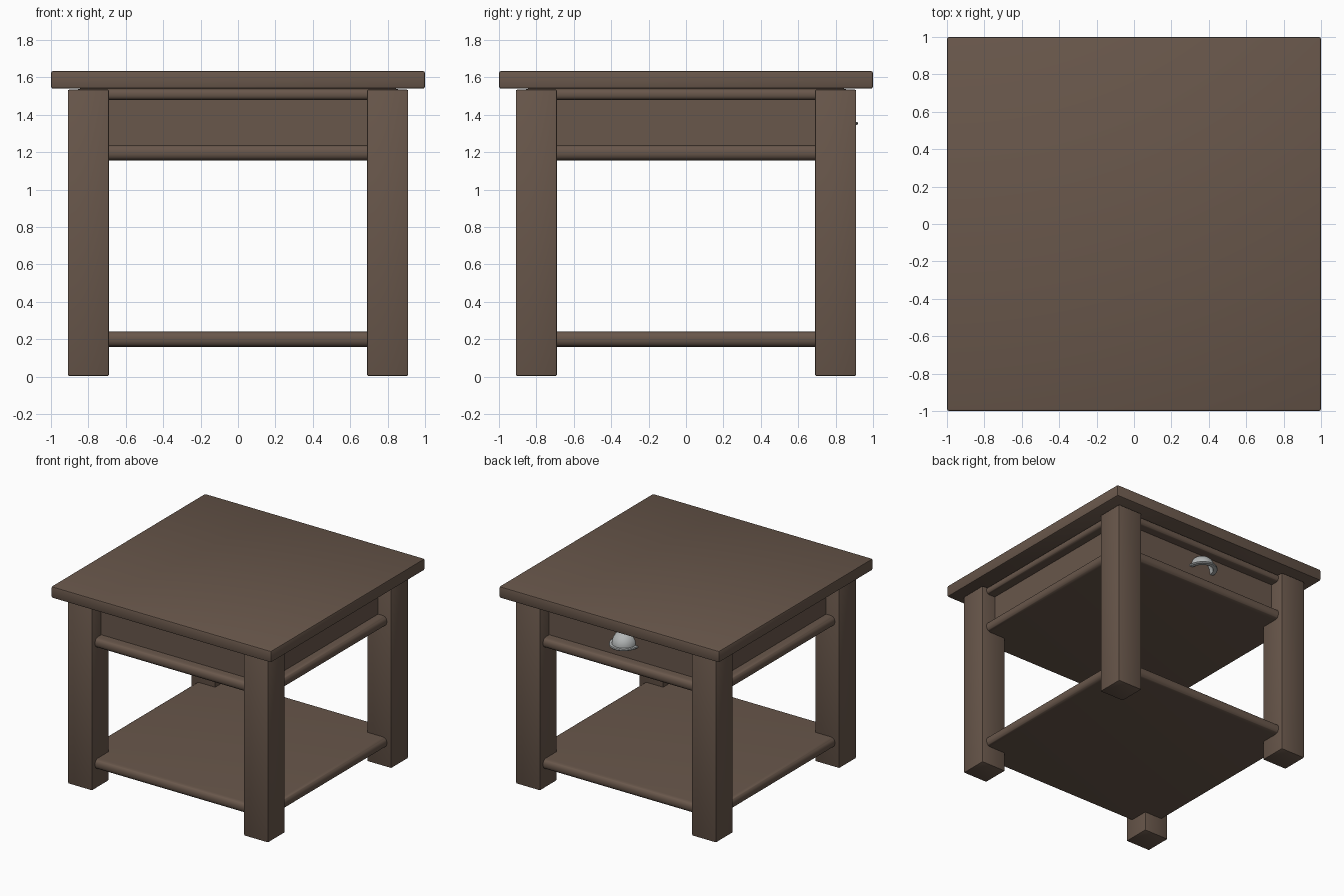
import bpy, bmesh
from math import pi, sin, cos, radians
from mathutils import Vector

if "Cube" in bpy.data.objects:
    bpy.data.objects.remove(bpy.data.objects["Cube"])


def material(name, color):
    m = bpy.data.materials.new(name)
    m.diffuse_color = (*color, 1)
    m.use_nodes = True
    m.node_tree.nodes["Principled BSDF"].inputs["Base Color"].default_value = m.diffuse_color
    return m


wood = material("dark_wood", (0.14, 0.095, 0.07))
metal = material("pull_metal", (0.45, 0.47, 0.47))


def finish(bm, name, mat):
    bmesh.ops.recalc_face_normals(bm, faces=bm.faces[:])
    me = bpy.data.meshes.new(name)
    bm.to_mesh(me)
    bm.free()
    me.materials.append(mat)
    ob = bpy.data.objects.new(name, me)
    bpy.context.collection.objects.link(ob)
    bpy.context.view_layer.objects.active = ob
    bpy.ops.object.select_all(action='DESELECT')
    ob.select_set(True)
    bpy.ops.object.shade_smooth_by_angle(angle=radians(35))
    return ob


def box(name, x, y, z, bevel=0.008, segments=2, sides_only=False):
    """Box from (min, max) ranges with rounded edges."""
    bm = bmesh.new()
    bmesh.ops.create_cube(bm, size=1)
    for v in bm.verts:
        v.co = Vector([r[0] + (c + 0.5) * (r[1] - r[0]) for c, r in zip(v.co, (x, y, z))])
    edges = bm.edges[:]
    if sides_only:
        edges = [e for e in edges if abs(e.verts[0].co.z - e.verts[1].co.z) < 1e-5]
    if bevel:
        bmesh.ops.bevel(bm, geom=edges, offset=bevel, segments=segments,
                        profile=0.5, affect='EDGES')
    return finish(bm, name, wood)


def slab(name, half, z0, z1, bevel, segments=2, sides_only=False):
    return box(name, (-half, half), (-half, half), (z0, z1), bevel, segments, sides_only)


# Table top, bullnosed trim, shelf and recessed drawer case
slab("table_top", 1.0, 1.54, 1.635, 0.012)
slab("upper_trim", 0.87, 1.48, 1.54, 0.027, 6, True)
slab("drawer_case", 0.79, 1.22, 1.50, 0)
slab("lower_rail", 0.87, 1.157, 1.24, 0.037, 6, True)
slab("shelf", 0.87, 0.16, 0.243, 0.037, 6, True)

# Four square legs
for sx, xn in ((-1, "left"), (1, "right")):
    for sy, yn in ((-1, "front"), (1, "back")):
        box(f"{yn}_{xn}_leg", sorted((sx * 0.69, sx * 0.91)),
            sorted((sy * 0.69, sy * 0.91)), (0.004, 1.535))

# Cup pull: hollow quarter dome with a lip, spun half a turn on the back face
outer, inner, height, base = 0.107, 0.094, 0.10, 1.35
n = 10
profile = [(outer * cos(pi / 2 * i / n), base + 0.012 + height * sin(pi / 2 * i / n))
           for i in range(n, -1, -1)]
profile += [(0.127, base + 0.012), (0.13, base + 0.004), (0.127, base - 0.003), (inner, base - 0.003)]
profile += [(inner * cos(pi / 2 * i / n), base + (height - 0.003) * sin(pi / 2 * i / n))
            for i in range(1, n + 1)]
bm = bmesh.new()
verts = [bm.verts.new((r, 0.79, z)) for r, z in profile]
edges = [bm.edges.new(p) for p in zip(verts, verts[1:])]
bmesh.ops.spin(bm, geom=verts + edges, cent=(0, 0.79, 0), axis=(0, 0, 1),
               angle=pi, steps=24)
bmesh.ops.remove_doubles(bm, verts=bm.verts[:], dist=1e-5)
for v in bm.verts:
    v.co.x *= 0.9
finish(bm, "drawer_pull", metal)
